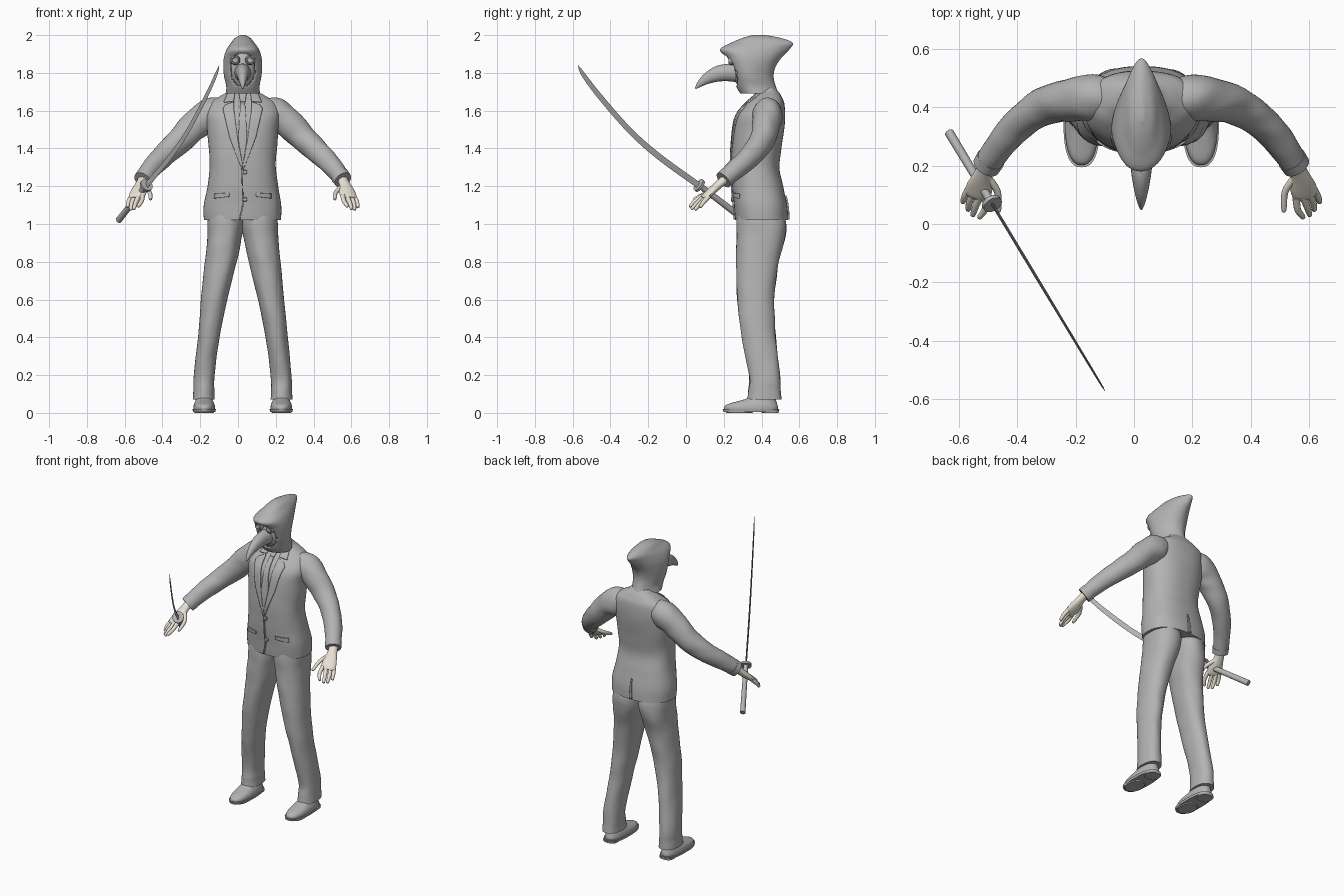
import bpy, bmesh, math
from mathutils import Vector, noise
from mathutils.bvhtree import BVHTree

cube = bpy.data.objects.get("Cube")
if cube:
    bpy.data.objects.remove(cube)

MID = 0.025  # the figure stands slightly left of the origin


def material(name, colour):
    mat = bpy.data.materials.new(name)
    mat.use_nodes = True
    mat.diffuse_color = colour
    for node in mat.node_tree.nodes:
        if node.type == 'BSDF_PRINCIPLED':
            node.inputs["Base Color"].default_value = colour
    return mat


GREY = material("plain grey", (0.45, 0.45, 0.45, 1))
SKIN = material("pale skin", (0.8, 0.75, 0.65, 1))


def finish(name, bm, mat, thickness=0, offset=-1):
    mesh = bpy.data.meshes.new(name)
    bm.to_mesh(mesh)
    bm.free()
    obj = bpy.data.objects.new(name, mesh)
    bpy.context.collection.objects.link(obj)
    mesh.materials.append(mat)
    bpy.ops.object.select_all(action='DESELECT')
    obj.select_set(True)
    bpy.context.view_layer.objects.active = obj
    bpy.ops.object.shade_smooth_by_angle(angle=math.radians(40))
    if thickness:
        mod = obj.modifiers.new("thickness", 'SOLIDIFY')
        mod.thickness, mod.offset = thickness, offset
    return obj


def smooth_rows(rows, steps):
    """Catmull-Rom curve through rows of numbers."""
    out = []
    for i in range(len(rows) - 1):
        a, b, c, d = (rows[max(0, min(len(rows) - 1, i + k))] for k in (-1, 0, 1, 2))
        for j in range(steps):
            t = j / steps
            out.append([q + t / 2 * (r - p + t * (2 * p - 5 * q + 4 * r - s + t * (3 * (q - r) + s - p)))
                        for p, q, r, s in zip(a, b, c, d)])
    return out + [list(rows[-1])]


def skin_rings(rings):
    """Closed skin over equal rings of points."""
    bm = bmesh.new()
    loops = [[bm.verts.new(p) for p in ring] for ring in rings]
    n = len(loops[0])
    for low, high in zip(loops, loops[1:]):
        for k in range(n):
            m = (k + 1) % n
            bm.faces.new((low[k], low[m], high[m], high[k]))
    bm.faces.new(loops[0])
    bm.faces.new(loops[-1])
    bmesh.ops.recalc_face_normals(bm, faces=bm.faces)
    return bm


def loft(rows, side=1, n=40, steps=5, power=1, egg=0, fold=0):
    """Horizontal sections: z, inner x, outer x, front y, back y."""
    rings = []
    for z, x0, x1, y0, y1 in smooth_rows(rows, steps):
        ring = []
        for k in range(n):
            a = math.tau * k / n
            c, s = math.cos(a), math.sin(a)
            x = math.copysign(abs(c) ** power, c) * (1 - egg * s)
            y = math.copysign(abs(s) ** power, s)
            f = 1 + fold * noise.noise(Vector((c, s + side * 5, z * 7)) * 1.3)
            ring.append((MID + side * ((x0 + x1) / 2 + (x1 - x0) / 2 * x * f),
                         (y0 + y1) / 2 + (y1 - y0) / 2 * y * f, z))
        rings.append(ring)
    return skin_rings(rings)


def tube(rows, side=1, n=20, steps=5, fold=0):
    """Sections along a path: x, y, z, sideways radius, upward radius."""
    rows = smooth_rows(rows, steps)
    path = [Vector((MID + side * r[0], r[1], r[2])) for r in rows]
    rings = []
    for i, (p, r) in enumerate(zip(path, rows)):
        d = (path[min(i + 1, len(path) - 1)] - path[max(i - 1, 0)]).normalized()
        u = d.cross(Vector((0, 0, 1))).normalized()
        v = u.cross(d)
        ring = []
        for k in range(n):
            a = math.tau * k / n
            f = 1 + fold * noise.noise(p * 14 + Vector((math.cos(a), math.sin(a), side)))
            ring.append(p + (u * math.cos(a) * r[3] + v * math.sin(a) * r[4]) * f)
        rings.append(ring)
    return skin_rings(rings)


def centred(rows):
    return [(z, -w, w, y0, y1) for z, w, y0, y1 in rows]


# Jacket body
torso = loft(centred([
    (1.02, .205, .262, .54), (1.1, .206, .255, .535), (1.2, .188, .245, .515),
    (1.3, .176, .24, .495), (1.4, .18, .242, .505), (1.5, .188, .25, .52),
    (1.58, .195, .27, .525), (1.64, .175, .32, .52), (1.675, .125, .36, .505),
    (1.7, .08, .38, .49), (1.72, .06, .4, .47)]), n=64, power=.85, fold=.02)
surface = BVHTree.FromBMesh(torso)
finish("jacket_body", torso, GREY)


def on_jacket(x, z, back=False):
    d = -1 if back else 1
    hit = surface.ray_cast(Vector((MID + x, -3 * d, z)), Vector((0, d, 0)))[0]
    return Vector((MID + x, (hit.y if hit else .36) - .004 * d, z))


def patch(name, inner, outer, side=1, back=False, across=6, steps=8):
    """Thin cloth plate between two edges, laid on the jacket."""
    bm = bmesh.new()
    grid = []
    for i in range((len(inner) - 1) * steps + 1):
        k = min(i // steps, len(inner) - 2)
        a = Vector(inner[k]).lerp(Vector(inner[k + 1]), i / steps - k)
        b = Vector(outer[k]).lerp(Vector(outer[k + 1]), i / steps - k)
        line = [a.lerp(b, j / across) for j in range(across + 1)]
        grid.append([bm.verts.new(on_jacket(side * p.x, p.y, back)) for p in line])
    for r, q in zip(grid, grid[1:]):
        for j in range(across):
            bm.faces.new((r[j], r[j + 1], q[j + 1], q[j]))
    bmesh.ops.recalc_face_normals(bm, faces=bm.faces)
    finish(name, bm, GREY, .008, 0)


def disc(name, x, y, z, r, depth):
    finish(name, tube([(x, y, z, r, r), (x, y - depth, z, r, r),
                       (x, y - depth * 1.3, z, r * .8, r * .8)], steps=1), GREY)


# Tie, jacket front edge, back vent and buttons
patch("tie_knot", [(-.02, 1.69), (-.013, 1.645)], [(.02, 1.69), (.013, 1.645)])
patch("tie", [(-.012, 1.645), (-.024, 1.45), (-.002, 1.32)], [(.012, 1.645), (.024, 1.45), (.002, 1.32)])
patch("front_edge", [(-.006, 1.31), (-.004, 1.1), (-.02, 1.025)], [(0, 1.31), (.004, 1.1), (-.012, 1.025)])
patch("back_vent", [(-.002, 1.15), (-.012, 1.025)], [(.004, 1.15), (.008, 1.025)], back=True)
for z in (1.275, 1.13):
    disc("jacket_button", .012, on_jacket(.012, z).y, z, .012, .008)

for side, label in ((1, "left"), (-1, "right")):
    # Collar, lapel and pocket flap
    patch(label + "_collar", [(.04, 1.7), (.047, 1.65)], [(.075, 1.7), (.1, 1.645)], side)
    patch(label + "_lapel", [(.047, 1.645), (.045, 1.6), (.027, 1.45), (0, 1.31)],
          [(.09, 1.63), (.105, 1.61), (.07, 1.46), (.004, 1.285)], side)
    patch(label + "_pocket_flap", [(.07, 1.165), (.07, 1.145)], [(.15, 1.16), (.15, 1.135)], side)

    # Sleeve and cuff
    finish(label + "_sleeve", tube([
        (.1, .43, 1.605, .06, .06), (.165, .432, 1.585, .08, .085), (.24, .425, 1.535, .074, .08),
        (.325, .405, 1.45, .066, .07), (.405, .355, 1.375, .058, .062), (.475, .28, 1.305, .052, .054),
        (.53, .2, 1.235, .045, .045)], side, n=32, fold=.07), GREY)
    finish(label + "_cuff", tube([(.515, .222, 1.254, .05, .05), (.531, .198, 1.233, .048, .048)],
                                 side, n=32, steps=1), GREY)

    # Hand with thumb and four fingers
    finish(label + "_palm", tube([
        (.525, .21, 1.24, .028, .024), (.54, .175, 1.21, .03, .022), (.552, .13, 1.17, .044, .02),
        (.562, .1, 1.145, .043, .016), (.566, .088, 1.136, .03, .009)], side), SKIN)
    fingers = {"index": ((.53, .09, 1.15), (.535, .05, 1.122), (.553, .024, 1.095)),
               "middle": ((.552, .095, 1.145), (.567, .06, 1.112), (.576, .032, 1.082)),
               "ring": ((.575, .105, 1.14), (.588, .075, 1.108), (.592, .05, 1.078)),
               "little": ((.59, .12, 1.145), (.604, .095, 1.118), (.61, .076, 1.092)),
               "thumb": ((.522, .155, 1.195), (.492, .11, 1.165), (.488, .05, 1.135))}
    for finger, (base, knuckle, tip) in fingers.items():
        end = Vector(tip) + (Vector(tip) - Vector(knuckle)) * .15
        rows = [(*p, r, r) for p, r in ((base, .013), (knuckle, .0115), (tip, .009), (end, .003))]
        finish(label + "_" + finger, tube(rows, side, n=12, steps=4), SKIN)

    # Trouser leg
    finish(label + "_trouser_leg", loft([
        (.07, .148, .263, .325, .505), (.12, .15, .261, .33, .502), (.2, .148, .259, .333, .498),
        (.4, .122, .238, .295, .475), (.6, .08, .22, .272, .467), (.8, .032, .2, .266, .492),
        (.92, .006, .19, .265, .525), (1, -.006, .188, .268, .53), (1.08, -.006, .18, .28, .51)],
        side, n=48, steps=8, power=.92, fold=.045), GREY)

    # Shoe, sole and heel
    finish(label + "_shoe", loft([
        (.012, .148, .26, .205, .485), (.03, .147, .261, .202, .487), (.046, .15, .258, .22, .483),
        (.062, .157, .251, .275, .478), (.078, .163, .247, .325, .475), (.11, .168, .243, .36, .472)],
        side, power=.85), GREY)
    finish(label + "_sole", loft([(.006, .145, .263, .198, .49), (.02, .142, .266, .194, .494)],
                                 side, steps=1, power=.8), GREY)
    finish(label + "_heel", loft([(0, .16, .25, .4, .49), (.012, .158, .252, .395, .492)],
                                 side, steps=1, power=.7), GREY)
    finish(label + "_ball_of_sole", loft([(0, .155, .256, .215, .35), (.01, .15, .26, .205, .36)],
                                         side, steps=1), GREY)

    # Round goggles
    disc(label + "_goggle_rim", side * .04, .26, 1.868, .027, .025)
    disc(label + "_goggle_lens", side * .04, .24, 1.868, .018, .012)

# Pointed hood with an open face
hood = loft(centred([
    (1.69, .088, .29, .49), (1.73, .086, .265, .475), (1.78, .096, .25, .465),
    (1.83, .101, .235, .475), (1.88, .098, .21, .505), (1.925, .083, .18, .545),
    (1.96, .06, .24, .562), (1.985, .04, .3, .5), (2, .012, .35, .42)]),
    n=64, steps=8, egg=.22, fold=.04)
opening = [f for f in hood.faces for c in [f.calc_center_median()]
           if c.y < .33 and math.hypot((c.x - MID) / .07, (c.z - 1.815) / .09) < 1]
bmesh.ops.delete(hood, geom=opening, context='FACES')
finish("hood", hood, GREY, .01)

# Mask with a long curved beak
head = [(math.sin(a), math.cos(a)) for a in (math.radians(d) for d in range(-85, 90, 10))]
finish("mask_face", loft(centred([(1.82 + .125 * s, .083 * c, .35 - .105 * c, .35 + .1 * c)
                                  for s, c in head]), steps=1), GREY)
finish("beak", tube([
    (0, .28, 1.8, .045, .05), (0, .22, 1.802, .039, .046), (0, .165, 1.794, .033, .041),
    (0, .11, 1.769, .023, .029), (0, .07, 1.738, .012, .015), (0, .05, 1.716, .003, .003)]), GREY)

# Sword lying across the right hand
def sword_point(y, z):
    return (-.486 - MID - (.07 - y) * -.603, y, z)


finish("sword_handle", tube([(*sword_point(.312, 1.02), .016, .018),
                             (*sword_point(.07, 1.205), .014, .016)], steps=1), GREY)
finish("sword_guard", tube([(*sword_point(.075, 1.2), .034, .036),
                            (*sword_point(.065, 1.208), .034, .036)], n=28, steps=1), GREY)
finish("sword_blade", tube([
    (*sword_point(.07, 1.203), .005, .017), (*sword_point(-.143, 1.357), .005, .017),
    (*sword_point(-.3, 1.497), .0045, .016), (*sword_point(-.46, 1.68), .004, .015),
    (*sword_point(-.545, 1.793), .003, .012), (*sword_point(-.57, 1.838), .001, .002)],
    n=4, steps=8), GREY)
